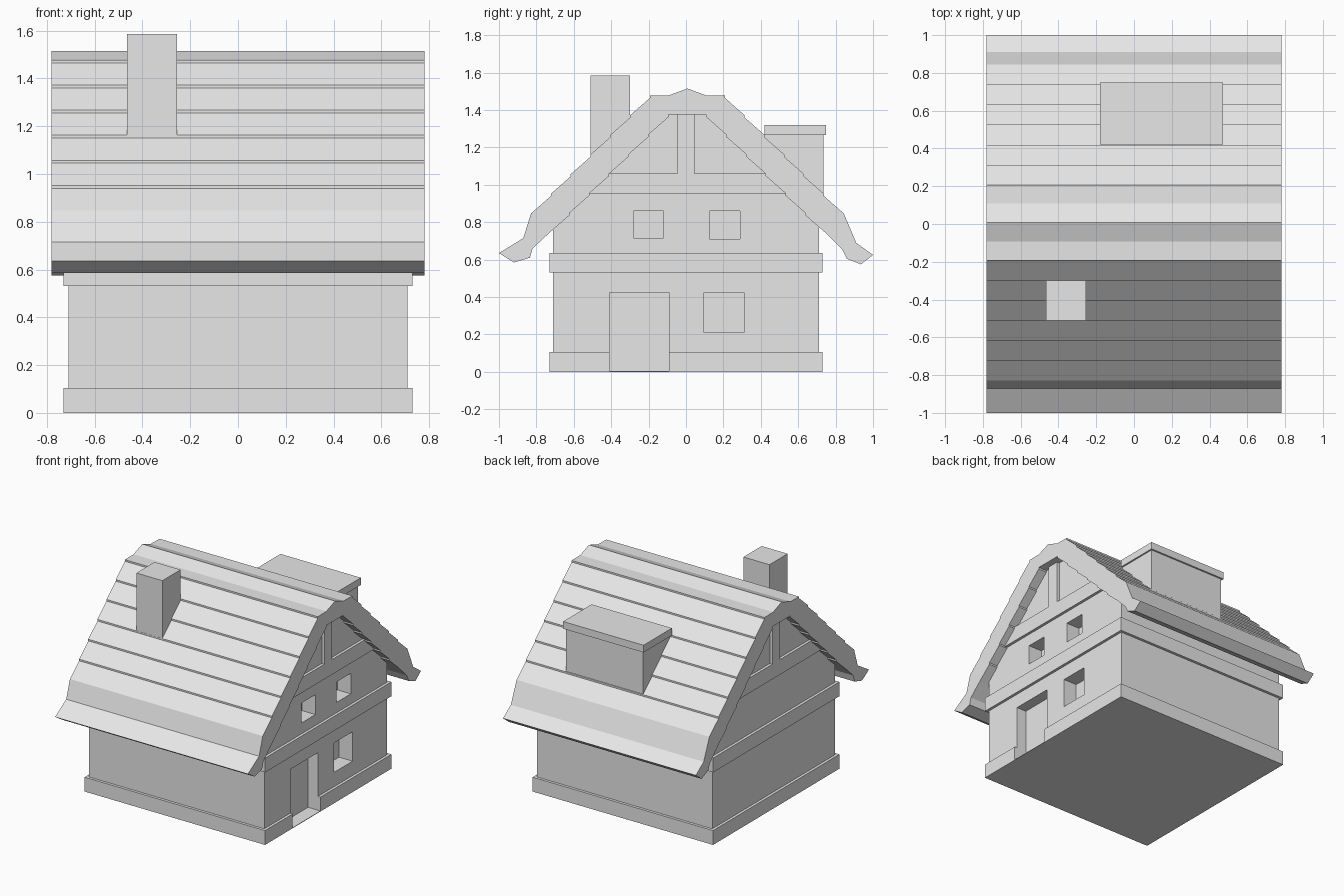
import bpy, bmesh

default = bpy.data.objects.get("Cube")
if default:
    bpy.data.objects.remove(default, do_unlink=True)

stone = bpy.data.materials.new("light grey")
stone.use_nodes = True
GREY = (0.8, 0.8, 0.8, 1)
stone.diffuse_color = GREY
stone.node_tree.nodes["Principled BSDF"].inputs["Base Color"].default_value = GREY


def prism(name, outline, x0, x1):
    """Extrude a (y, z) outline along x."""
    bm = bmesh.new()
    face = bm.faces.new([bm.verts.new((x0, y, z)) for y, z in outline])
    out = bmesh.ops.extrude_face_region(bm, geom=[face])
    verts = [v for v in out["geom"] if isinstance(v, bmesh.types.BMVert)]
    bmesh.ops.translate(bm, verts=verts, vec=(x1 - x0, 0, 0))
    bmesh.ops.recalc_face_normals(bm, faces=bm.faces[:])
    mesh = bpy.data.meshes.new(name)
    bm.to_mesh(mesh)
    bm.free()
    mesh.materials.append(stone)
    obj = bpy.data.objects.new(name, mesh)
    bpy.context.collection.objects.link(obj)
    return obj


def box(name, x0, x1, y0, y1, z0, z1):
    return prism(name, [(y0, z0), (y1, z0), (y1, z1), (y0, z1)], x0, x1)


def carve(target, *opening):
    """Cut a recess into a part and discard the cutter."""
    cutter = box("opening_cutter", *opening)
    cutter.hide_render = True
    mod = target.modifiers.new("opening", "BOOLEAN")
    mod.operation = "DIFFERENCE"
    mod.solver = "EXACT"
    mod.object = cutter
    bpy.context.view_layer.objects.active = target
    bpy.ops.object.modifier_apply(modifier=mod.name)
    bpy.data.objects.remove(cutter, do_unlink=True)


def mirrored(half):
    """Complete a right-hand outline (bottom to top) with its mirror image."""
    return half + [(-y, z) for y, z in reversed(half)]


def courses(y, z, count):
    """Stepped shingle courses running down one slope."""
    pts = [(y, z)]
    for _ in range(count):
        z -= 0.012
        pts.append((y, z))
        y, z = y + 0.106, z - 0.093
        pts.append((y, z))
    return pts


# Walls with gables, plinth and floor band
walls = prism("walls", mirrored([(0.71, 0.105), (0.71, 0.79), (0.1, 1.4)]), -0.71, 0.71)
plinth = box("plinth", -0.73, 0.73, -0.73, 0.73, 0, 0.105)
box("floor_band", -0.73, 0.73, -0.73, 0.73, 0.53, 0.635)

# Door and window recesses
for part in (walls, plinth):
    carve(part, 0.63, 0.8, -0.41, -0.09, 0.004, 0.425)
for y0, y1, z0, z1 in [(0.095, 0.31, 0.21, 0.425),
                       (-0.28, -0.12, 0.715, 0.86),
                       (0.125, 0.29, 0.71, 0.86)]:
    carve(walls, 0.6, 0.8, y0, y1, z0, z1)

# Gable timbers at both ends
prism("gable_beam", mirrored([(0.55, 0.95), (0.44, 1.06)]), -0.73, 0.73)
box("gable_post", -0.73, 0.73, -0.045, 0.045, 1.05, 1.39)

# Shingled roof with flared eaves
OFFSET = 0.0075
outer = [(0.1, 1.478)] + courses(0.2, 1.477, 6)
inner = courses(0.1, 1.375, 6)
right_eave = [(0.91, 0.69), (1.0, 0.625), (0.935, 0.575), (0.86, 0.605), (0.835, 0.655)]
left_eave = [(-0.87, 0.715), (-1.0, 0.635), (-0.92, 0.585), (-0.835, 0.61), (-0.82, 0.66)]


def shift(pts, side=1):
    return [(side * y + OFFSET, z) for y, z in pts]


profile = [(OFFSET, 1.515)] + shift(outer) + right_eave + shift(inner)[::-1]
profile += shift(inner, -1) + left_eave[::-1] + shift(outer, -1)[::-1]
prism("roof", profile, -0.78, 0.78)

# Chimney and dormer
box("chimney", -0.465, -0.255, -0.51, -0.3, 1.08, 1.585)
box("dormer_body", -0.168, 0.458, 0.42, 0.735, 0.88, 1.27)
box("dormer_roof", -0.18, 0.47, 0.42, 0.748, 1.267, 1.32)
